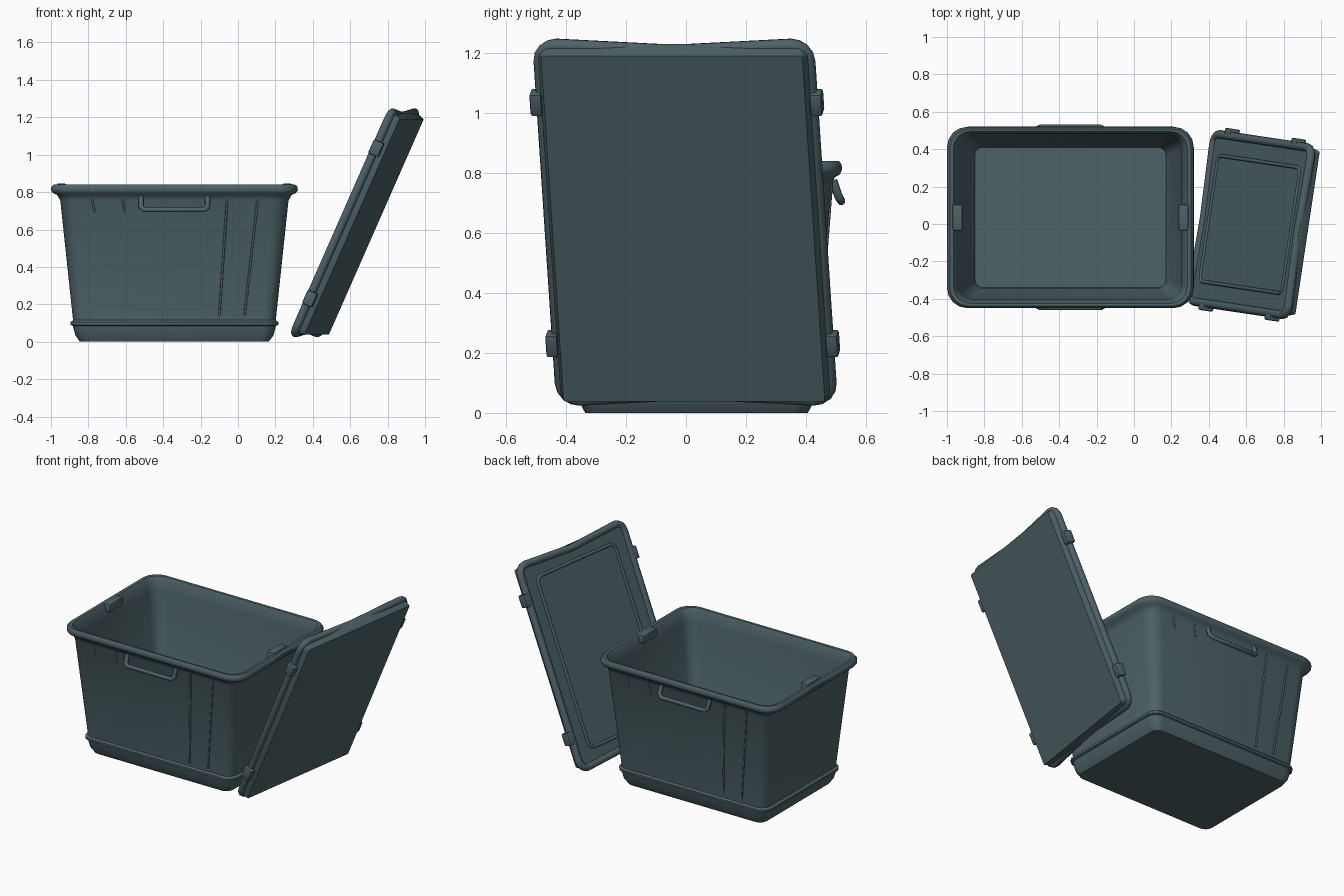
import bpy, bmesh, math
from mathutils import Matrix, Vector

if "Cube" in bpy.data.objects:
    bpy.data.objects.remove(bpy.data.objects["Cube"])

slate = bpy.data.materials.new("dark_slate_teal")
slate.diffuse_color = (0.075, 0.122, 0.138, 1)
slate.use_nodes = True
slate.node_tree.nodes["Principled BSDF"].inputs["Base Color"].default_value = slate.diffuse_color

BIN = Matrix.Translation((-0.34, 0.035, 0))
LID = (Matrix.Translation((0.605, 0, 0.645))
       @ Matrix.Rotation(math.radians(-8.5), 4, 'Z')
       @ Matrix.Rotation(math.radians(-66), 4, 'Y'))


def rounded_rect(hx, hy, r, z, bow=0, segs=4):
    pts = []
    for i, (sx, sy) in enumerate([(1, 1), (-1, 1), (-1, -1), (1, -1)]):
        for k in range(segs + 1):
            a = math.pi / 2 * (i + k / segs)
            pts.append((sx * (hx - r) + r * math.cos(a), sy * (hy - r) + r * math.sin(a), z))
        if i % 2:  # middle of a short side
            pts.append((sx * (hx - bow), 0, z))
    return pts


def finish(name, bm, matrix, angle=40):
    bmesh.ops.recalc_face_normals(bm, faces=bm.faces)
    me = bpy.data.meshes.new(name)
    bm.to_mesh(me)
    bm.free()
    me.materials.append(slate)
    ob = bpy.data.objects.new(name, me)
    bpy.context.collection.objects.link(ob)
    ob.matrix_world = matrix
    bpy.ops.object.select_all(action='DESELECT')
    ob.select_set(True)
    bpy.context.view_layer.objects.active = ob
    bpy.ops.object.shade_smooth_by_angle(angle=math.radians(angle))
    return ob


def loft(name, rings, matrix, closed=False):
    bm = bmesh.new()
    vs = [[bm.verts.new(p) for p in ring] for ring in rings]
    n = len(vs[0])
    pairs = list(zip(vs, vs[1:])) + ([(vs[-1], vs[0])] if closed else [])
    for a, b in pairs:
        for i in range(n):
            j = (i + 1) % n
            bm.faces.new((a[i], a[j], b[j], b[i]))
    if not closed:
        bm.faces.new(vs[0])
        bm.faces.new(vs[-1])
    return finish(name, bm, matrix)


def rect_tube(name, hx, hy, r, z, rad, matrix, bow=0, sides=10):
    """Round bar following a rounded rectangle; hx, hy are its outer size."""
    rings = []
    for k in range(sides):
        a = 2 * math.pi * k / sides
        o = rad * (math.cos(a) - 1)
        rings.append(rounded_rect(hx + o, hy + o, r + o, z + rad * math.sin(a), bow))
    return loft(name, rings, matrix, True)


def block(name, loc, size, matrix, bevel=0.008):
    bm = bmesh.new()
    bmesh.ops.create_cube(bm, size=1)
    bmesh.ops.scale(bm, vec=size, verts=bm.verts)
    bmesh.ops.translate(bm, vec=loc, verts=bm.verts)
    bmesh.ops.bevel(bm, geom=bm.edges[:], offset=bevel, segments=2, affect='EDGES', profile=0.5)
    return finish(name, bm, matrix)


def bar(name, pts, rad, matrix):
    cu = bpy.data.curves.new(name, 'CURVE')
    cu.dimensions = '3D'
    cu.bevel_depth = rad
    cu.bevel_resolution = 2
    cu.use_fill_caps = True
    sp = cu.splines.new('POLY')
    sp.points.add(len(pts) - 1)
    for p, co in zip(sp.points, pts):
        p.co = (*co, 1)
    cu.materials.append(slate)
    ob = bpy.data.objects.new(name, cu)
    bpy.context.collection.objects.link(ob)
    ob.matrix_world = matrix


# Bin shell: outer wall, base band, rolled rim, inner wall and floor (z, half length, corner radius)
profile = [(0, .505, .05), (.035, .53, .06), (.085, .543, .065), (.09, .555, .07), (.105, .556, .07),
           (.115, .542, .065), (.755, .610, .08), (.785, .627, .09), (.795, .65, .1), (.81, .66, .11),
           (.828, .658, .11), (.84, .645, .1), (.838, .625, .09), (.82, .612, .085), (.75, .595, .075),
           (.12, .528, .05), (.105, .518, .045), (.05, .51, .04)]
loft("bin_body", [rounded_rect(h, h * .735, r, z) for z, h, r in profile], BIN)


def wall_y(z):
    return .735 * (.542 + (z - .115) / .64 * .068)


for side, turn in (("front", 0), ("back", math.pi)):
    m = BIN @ Matrix.Rotation(turn, 4, 'Z')
    # Hanging handle
    u = [(-.178, .455, .775), (-.178, .474, .72), (-.160, .483, .705),
         (.160, .483, .705), (.178, .474, .72), (.178, .455, .775)]
    bar("handle_" + side, [(x, -y, z) for x, y, z in u], .014, m)
    # Thin wall ribs
    for i, (x0, x1, z1) in enumerate([(.283, .24, .14), (.447, .375, .14),
                                      (-.445, -.425, .69), (-.28, -.265, .69)]):
        bar(f"rib_{side}_{i}", [(x0, -wall_y(.775), .775), (x1, -wall_y(z1), z1)], .006, m)

# Latches on the short sides of the rim
for s, side in ((-1, "left"), (1, "right")):
    block("rim_latch_" + side, (s * .604, 0, .817), (.054, .14, .056), BIN)

# Lid: tapered slab, rim bar, raised ridge on the inner face
loft("lid_panel", [rounded_rect(.63, .44, .006, -.077), rounded_rect(.648, .458, .05, -.035),
                   rounded_rect(.648, .458, .06, -.018)], LID)
rect_tube("lid_rim", .668, .475, .08, -.023, .023, LID, bow=.022)
rect_tube("lid_ridge", .555, .35, .05, -.018, .010, LID)
for sx in (-1, 1):
    for sy in (-1, 1):
        block(f"lid_clip_{sx}_{sy}", (sx * .44, sy * .472, -.03), (.08, .04, .058), LID)
